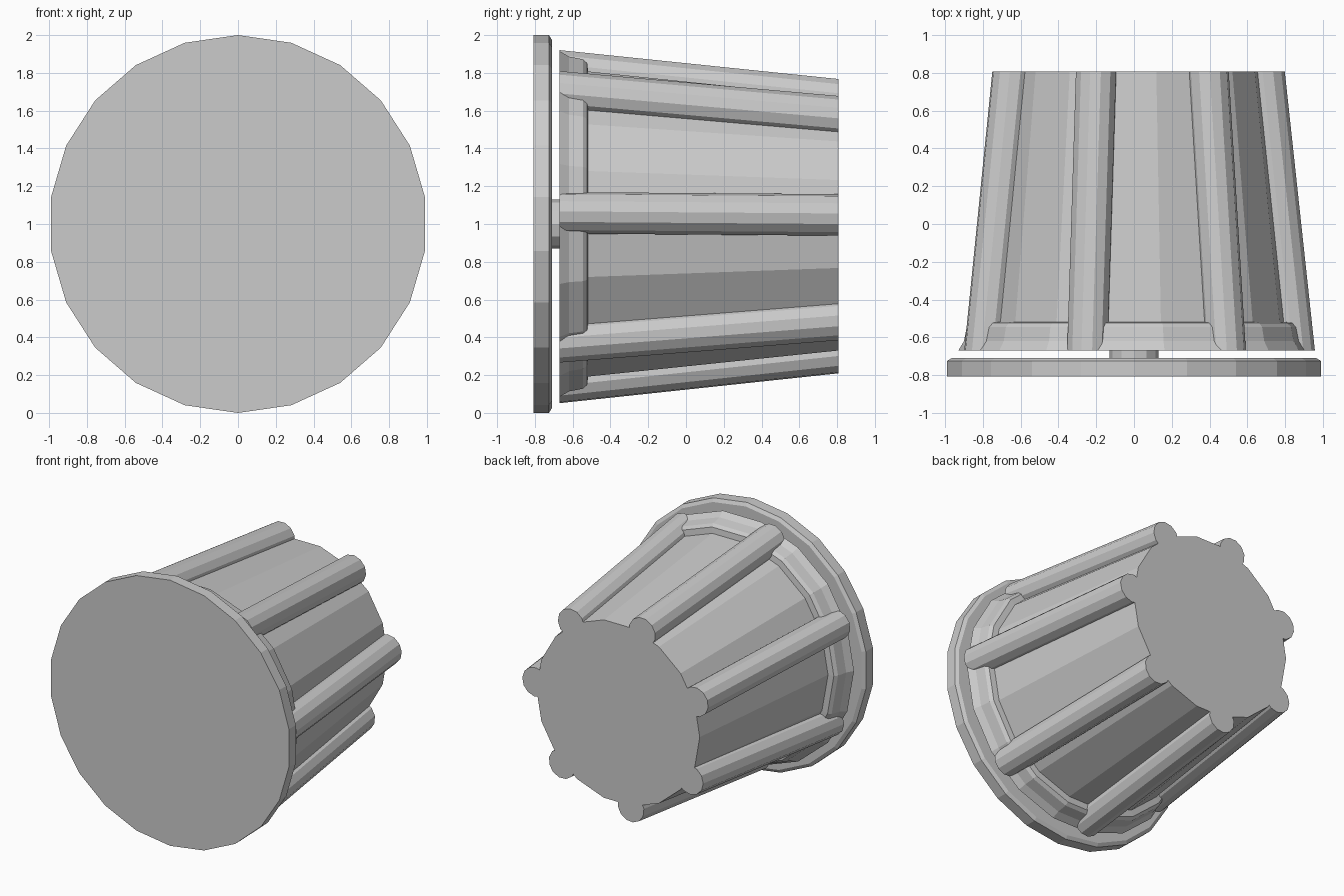
import bpy, bmesh
from math import sin, cos, pi, radians

if "Cube" in bpy.data.objects:
    bpy.data.objects.remove(bpy.data.objects["Cube"])


def loft(name, rings, sides, phase):
    """Closed solid along y; each ring is (cx, cz, radius, y)."""
    bm = bmesh.new()
    loops = []
    for cx, cz, r, y in rings:
        loops.append([bm.verts.new((cx + r * cos(phase + 2 * pi * i / sides), y,
                                    cz + r * sin(phase + 2 * pi * i / sides)))
                      for i in range(sides)])
    for a, b in zip(loops, loops[1:]):
        for i in range(sides):
            j = (i + 1) % sides
            bm.faces.new((a[i], a[j], b[j], b[i]))
    bm.faces.new(loops[0])
    bm.faces.new(loops[-1])
    bmesh.ops.recalc_face_normals(bm, faces=bm.faces[:])
    mesh = bpy.data.meshes.new(name)
    bm.to_mesh(mesh)
    bm.free()
    obj = bpy.data.objects.new(name, mesh)
    bpy.context.collection.objects.link(obj)
    return obj


def lathe(name, profile, sides, phase):
    return loft(name, [(0, 1, r, y) for r, y in profile], sides, phase)


FRONT, BACK = -0.67, 0.808

# Front disc with a chamfered back edge
lathe("front_disc", [(1.0, -0.808), (1.0, -0.725), (0.975, -0.71)], 22, pi / 2)

# Short shaft joining disc and body
lathe("shaft", [(0.13, -0.72), (0.13, -0.66)], 12, 0)

# Tapered core with the collar at its front end
lathe("tapered_core", [(0.93, FRONT), (0.90, -0.62), (0.885, -0.545),
                       (0.865, -0.523), (0.82, -0.518), (0.68, BACK)],
      18, radians(-20))

# Seven round ribs leaning inward with the taper
for k in range(7):
    a = radians(4) + 2 * pi * k / 7
    loft("rib_%d" % (k + 1),
         [(r * cos(a), 1 + r * sin(a), 0.11, y)
          for r, y in ((0.85, FRONT), (0.69, BACK))], 12, a)
